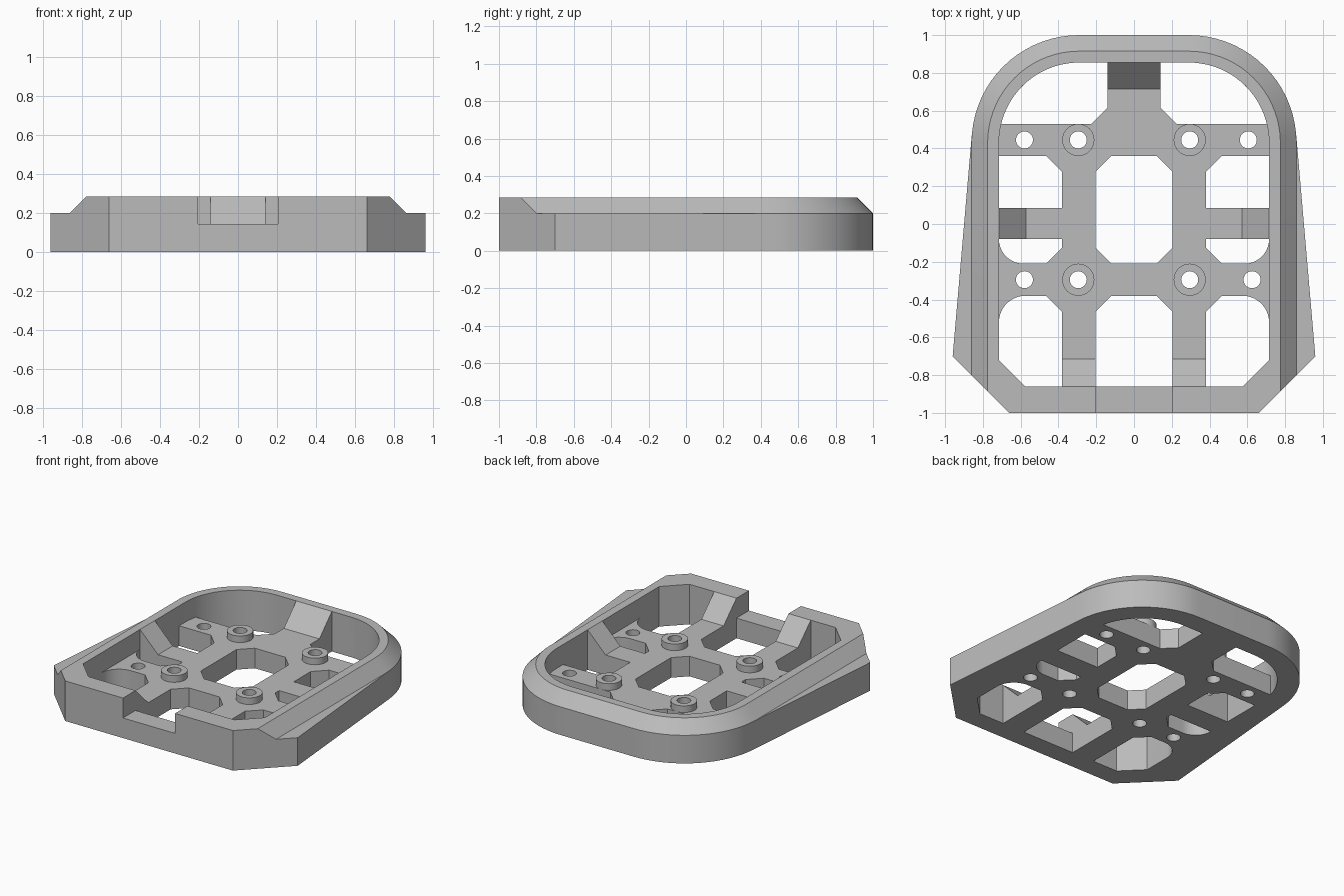
import bpy, bmesh, math
from math import sin, cos, radians

cube = bpy.data.objects.get("Cube")
if cube:
    bpy.data.objects.remove(cube)

FLOOR, LEDGE, TOP, BOSS_TOP = 0.143, 0.2, 0.285, 0.19
CX, CY = 0.29, 0.43          # centre of the rear corner arcs
SLOT, STRUT, WALL = 0.205, 0.38, 0.715
CH = 0.085                   # small corner chamfer

grey = bpy.data.materials.new("plain grey")
grey.use_nodes = True
colour = (0.5, 0.5, 0.5, 1)
grey.diffuse_color = colour
grey.node_tree.nodes["Principled BSDF"].inputs["Base Color"].default_value = colour


def arc(cx, cy, r, a0, a1, n=18):
    angles = [radians(a0 + (a1 - a0) * i / n) for i in range(n + 1)]
    return [(cx + r * cos(a), cy + r * sin(a)) for a in angles]


def mirrored(pts):
    return [(-x, y) for x, y in reversed(pts)]


def add_loft(bm, sections, capped=True):
    """Skin (outline, z) sections; cap the ends, or join last to first."""
    rings = [[bm.verts.new((x, y, z)) for x, y in pts] for pts, z in sections]
    n = len(rings[0])
    pairs = list(zip(rings, rings[1:]))
    if capped:
        bm.faces.new(rings[0])
        bm.faces.new(rings[-1])
    else:
        pairs.append((rings[-1], rings[0]))
    for low, high in pairs:
        for i in range(n):
            j = (i + 1) % n
            bm.faces.new((low[i], low[j], high[j], high[i]))


def finish(name, bm):
    bmesh.ops.remove_doubles(bm, verts=bm.verts[:], dist=1e-5)
    bmesh.ops.recalc_face_normals(bm, faces=bm.faces[:])
    mesh = bpy.data.meshes.new(name)
    bm.to_mesh(mesh)
    bm.free()
    mesh.materials.append(grey)
    obj = bpy.data.objects.new(name, mesh)
    bpy.context.collection.objects.link(obj)
    return obj


def loft(name, sections, capped=True):
    bm = bmesh.new()
    add_loft(bm, sections, capped)
    return finish(name, bm)


def select(obj):
    bpy.ops.object.select_all(action='DESELECT')
    obj.select_set(True)
    bpy.context.view_layer.objects.active = obj


def cut(obj, cutter):
    cutter.hide_render = True
    mod = obj.modifiers.new("cut", 'BOOLEAN')
    mod.operation, mod.solver, mod.object = 'DIFFERENCE', 'EXACT', cutter
    select(obj)
    bpy.ops.object.modifier_apply(modifier=mod.name)
    bpy.data.objects.remove(cutter)


# Outer shell: flared lower sides, ledge, chamfered crown
def crown(w):
    corner = (w, w - 1.66)
    half = [(0.66, -1), corner, corner] + arc(CX, CY, w - CX, 0, 90)
    return half + mirrored(half)


half = [(0.66, -1), (0.86, 0.86 - 1.66), (0.96, -0.7)] + arc(CX, CY, 0.57, 0, 90)
half[3] = (0.8624, CY)
flare = half + mirrored(half)
body = loft("tray_frame", [(flare, 0), (flare, LEDGE), (crown(0.86), LEDGE),
                           (crown(0.775), TOP)])

# Open cavity above the floor
half = [(0.575, -0.86), (WALL, -0.72)] + arc(CX, CY, WALL - CX, 0, 90)
cavity = half + mirrored(half)
cut(body, loft("cavity_cutter", [(cavity, FLOOR), (cavity, 0.5)]))

# Notch in the front wall
notch = [(-SLOT, -1.1), (SLOT, -1.1), (SLOT, -0.8), (-SLOT, -0.8)]
cut(body, loft("notch_cutter", [(notch, FLOOR), (notch, 0.5)]))

# Floor openings
centre = [(SLOT, -0.21 + CH), (SLOT, 0.36 - CH), (SLOT - CH, 0.36)]
centre = [(SLOT - CH, -0.21)] + centre
front = [(SLOT, -0.86), (SLOT, -0.38 - CH), (SLOT - CH, -0.38)]
side_rear = [(STRUT, 0.085), (WALL, 0.085), (WALL, 0.36),
             (STRUT + CH, 0.36), (STRUT, 0.36 - CH)]
side_middle = [(STRUT, -0.08), (STRUT, -0.21 + CH), (STRUT + CH, -0.21)]
side_middle += arc(WALL - 0.13, -0.08, 0.13, -90, 0, 10)
side_front = [(STRUT, -0.86), (0.575, -0.86), (WALL, -0.72)]
side_front += arc(WALL - 0.14, -0.52, 0.14, 0, 90, 10)
side_front += [(STRUT + CH, -0.38), (STRUT, -0.38 - CH)]
start = math.degrees(math.asin((0.53 - CY) / (WALL - CX)))
rear = [(0.225, 0.53)] + arc(CX, CY, WALL - CX, start, 90)
rear += [(0.14, 0.855), (0.14, 0.615)]

openings = [centre + mirrored(centre), front + mirrored(front)]
for shape in (side_rear, side_middle, side_front, rear):
    openings += [shape, mirrored(shape)]

# Screw holes, plain ones and those under the bosses
boss_spots = [(x, y) for x in (-0.295, 0.295) for y in (-0.295, 0.445)]
plain_spots = [(-0.58, 0.445), (0.605, 0.445), (-0.58, -0.295), (0.625, -0.295)]


def circle(x, y, r):
    return arc(x, y, r, 0, 360 - 11.25, 31)


openings += [circle(x, y, 0.045) for x, y in boss_spots + plain_spots]
bm = bmesh.new()
for shape in openings:
    add_loft(bm, [(shape, -0.2), (shape, 0.2 if shape is not openings[1] else FLOOR + 0.05)])
cut(body, finish("opening_cutter", bm))

parts = [body]

# Raised screw bosses
for i, (x, y) in enumerate(boss_spots):
    outer, inner = circle(x, y, 0.085), circle(x, y, 0.045)
    parts.append(loft(f"screw_boss_{i + 1}", [(outer, FLOOR), (outer, BOSS_TOP),
                                              (inner, BOSS_TOP), (inner, FLOOR)], False))


# Sloped braces from the floor struts up to the rim
def brace(name, foot, wall, lo, hi, along_x=False):
    bm = bmesh.new()
    ends = []
    for side in (lo, hi):
        profile = [(foot, FLOOR), (wall, FLOOR), (wall, TOP)]
        ends.append([bm.verts.new((d, side, z) if along_x else (side, d, z))
                     for d, z in profile])
    bm.faces.new(ends[0])
    bm.faces.new(ends[1])
    for i in range(3):
        j = (i + 1) % 3
        bm.faces.new((ends[0][i], ends[0][j], ends[1][j], ends[1][i]))
    parts.append(finish(name, bm))


brace("rear_brace", 0.715, 0.855, -0.14, 0.14)
for label, s in (("left", 1), ("right", -1)):
    brace(f"{label}_side_brace", s * 0.573, s * WALL, -0.08, 0.085, True)
    brace(f"{label}_front_brace", -0.715, -0.86, *sorted((s * SLOT, s * STRUT)))

for part in parts:
    select(part)
    bpy.ops.object.shade_smooth_by_angle(angle=radians(25))
